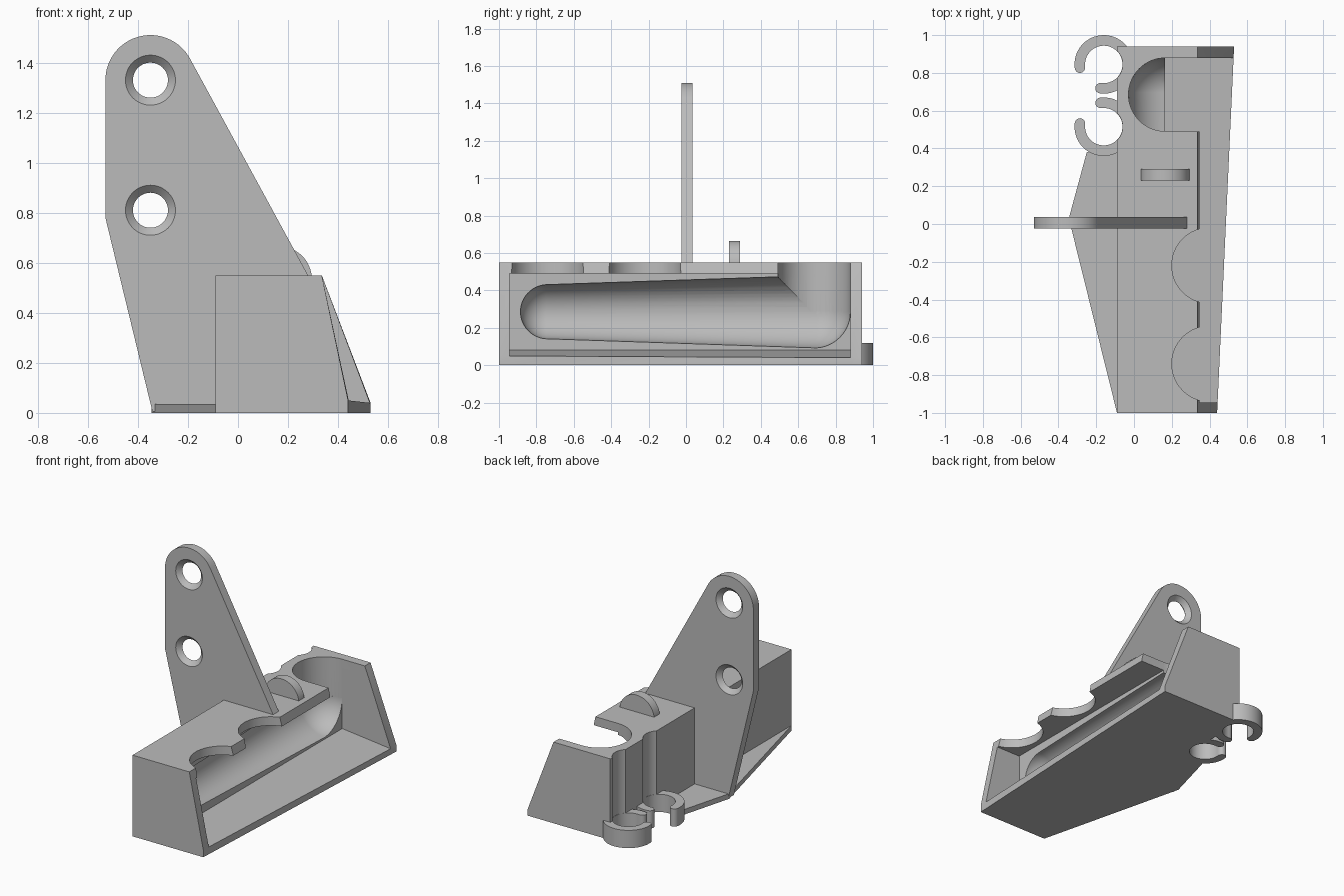
import bpy
import bmesh
from math import sin, cos, radians
from mathutils import Matrix

if "Cube" in bpy.data.objects:
    bpy.data.objects.remove(bpy.data.objects["Cube"], do_unlink=True)

grey = bpy.data.materials.new("plain grey")
grey.use_nodes = True
grey.diffuse_color = (0.5, 0.5, 0.5, 1)
grey.node_tree.nodes["Principled BSDF"].inputs["Base Color"].default_value = (0.5, 0.5, 0.5, 1)


def finish(name, bm):
    bmesh.ops.recalc_face_normals(bm, faces=bm.faces)
    mesh = bpy.data.meshes.new(name)
    bm.to_mesh(mesh)
    bm.free()
    mesh.materials.append(grey)
    obj = bpy.data.objects.new(name, mesh)
    bpy.context.scene.collection.objects.link(obj)
    return obj


def prism(name, points, axis, low, high):
    """Extrude a 2D outline along z (points are x, y) or y (points are x, z)."""
    bm = bmesh.new()

    def place(p, h):
        return (p[0], p[1], h) if axis == "z" else (p[0], h, p[1])
    a = [bm.verts.new(place(p, low)) for p in points]
    b = [bm.verts.new(place(p, high)) for p in points]
    bm.faces.new(a)
    bm.faces.new(b)
    for i in range(len(a)):
        j = (i + 1) % len(a)
        bm.faces.new((a[i], a[j], b[j], b[i]))
    return finish(name, bm)


def arc(cx, cy, r, start, end, steps):
    angles = [radians(start + (end - start) * i / steps) for i in range(steps + 1)]
    return [(cx + r * cos(t), cy + r * sin(t)) for t in angles]


def circle(cx, cy, r, steps=64):
    return arc(cx, cy, r, 0, 360, steps)[:-1]


def box(name, x0, x1, y0, y1, z0, z1):
    return prism(name, [(x0, y0), (x1, y0), (x1, y1), (x0, y1)], "z", z0, z1)


def carve(obj, cutters):
    """Subtract every cutter, keep the result and drop the cutters."""
    for c in cutters:
        c.hide_render = True
        m = obj.modifiers.new("cut", "BOOLEAN")
        m.operation = "DIFFERENCE"
        m.solver = "EXACT"
        m.object = c
    bpy.context.view_layer.update()
    graph = bpy.context.evaluated_depsgraph_get()
    mesh = bpy.data.meshes.new_from_object(obj.evaluated_get(graph))
    obj.modifiers.clear()
    obj.data = mesh
    for c in cutters:
        bpy.data.objects.remove(c, do_unlink=True)


# Holder body: sections lofted along y, the sloped front flares to the back
BACK, TOP, LIP = -0.09, 0.55, 0.335
FRONT_Y, REAR_Y = -1.0, 0.94
AXIS_X, POCKET_Y, POCKET_R = 0.165, 0.685, 0.195


def floor_z(x):
    return 0.08 - 0.11 * (x - AXIS_X)


bm = bmesh.new()
rings = []
for y in (FRONT_Y, -0.945, 0.88, REAR_Y):
    x = 0.44 + 0.09 * (y - FRONT_Y) / (REAR_Y - FRONT_Y)
    outline = [(BACK, 0), (x, 0), (x, floor_z(x)), (LIP, TOP), (BACK, TOP)]
    rings.append([bm.verts.new((px, y, pz)) for px, pz in outline])
for a, b in zip(rings, rings[1:]):
    for i in range(5):
        j = (i + 1) % 5
        bm.faces.new((a[i], a[j], b[j], b[i]))
bm.faces.new(rings[0])
bm.faces.new(rings[-1])
bmesh.ops.triangulate(bm, faces=bm.faces[:])
body = finish("holder_body", bm)

# Cavity with a gently sloping floor
cavity = prism("cavity_cutter", [(AXIS_X, floor_z(AXIS_X)), (0.8, floor_z(0.8)),
                                 (0.8, 0.49), (AXIS_X, 0.49)], "y", -0.945, 0.88)

# Tapered handle recess with round ends
bm = bmesh.new()
bmesh.ops.create_uvsphere(bm, u_segments=48, v_segments=25, radius=1,
                          matrix=Matrix.Rotation(radians(90), 4, "X"))
for v in bm.verts:
    r, shift = (0.145, -0.74) if v.co.y < 0 else (POCKET_R - 0.001, POCKET_Y)
    v.co = (AXIS_X + v.co.x * r, shift + v.co.y * r, 0.286 + v.co.z * r)
recess = finish("recess_cutter", bm)

# Upright pocket, its front slot, and the two scallops in the top
pocket = prism("pocket_cutter", circle(AXIS_X, POCKET_Y, POCKET_R - 0.001), "z", 0.286, 0.8)
slot = box("slot_cutter", AXIS_X, 0.9, 0.491, 0.879, 0.3, 0.8)
scallops = [prism("scallop_cutter", circle(0.4, y, 0.2), "z", 0.4, 0.8) for y in (-0.22, -0.74)]

# Grooves in the back wall behind the clips
CLIP_X, CLIP_YS, CLIP_R = -0.16, (0.515, 0.845), 0.1
grooves = [prism("groove_cutter", circle(CLIP_X, y, CLIP_R), "z", -0.1, 0.8) for y in CLIP_YS]
carve(body, [cavity, recess, pocket, slot] + scallops + grooves)

# Open spring clips with rounded ends, mirrored about the gap between them
OUTER = 0.155
mid, half = (CLIP_R + OUTER) / 2, (OUTER - CLIP_R) / 2
START, END = -188, 98
for name, y, s in (("front_clip", CLIP_YS[0], 1), ("rear_clip", CLIP_YS[1], -1)):
    pts = arc(0, 0, OUTER, START, END, 48)
    tip = radians(END)
    pts += arc(mid * cos(tip), mid * sin(tip), half, END, END + 180, 8)[1:-1]
    pts += arc(0, 0, CLIP_R - 0.001, END, START, 48)
    tip = radians(START)
    pts += arc(mid * cos(tip), mid * sin(tip), half, START + 180, START + 360, 8)[1:-1]
    prism(name, [(CLIP_X + px, y + s * py) for px, py in pts], "z", 0, 0.12)

# Bottom flange behind the body
prism("base_flange", [(BACK, FRONT_Y), (BACK, 0.38), (-0.25, 0.38), (-0.345, 0.03)],
      "z", 0, 0.035)

# Mounting fin with two holes countersunk from both sides
HOLE_X, HOLE_ZS = -0.35, (0.81, 1.33)
FIN_Y, FIN_HALF = 0.006, 0.03
fin = prism("mounting_fin",
            arc(HOLE_X, HOLE_ZS[1], 0.18, 28.7, 180, 32)
            + [(-0.53, 0.78), (-0.342, 0.005), (-0.05, 0.005), (-0.05, 0.52),
               (0.28, 0.52), (0.28, 0.55)],
            "y", FIN_Y - FIN_HALF, FIN_Y + FIN_HALF)
cutters = []
for z in HOLE_ZS:
    bm = bmesh.new()
    loops = []
    for y, r in ((-0.04, 0.11), (0, 0.07), (0.04, 0.11)):
        loops.append([bm.verts.new((px, FIN_Y + y, pz)) for px, pz in circle(HOLE_X, z, r, 48)])
    for a, b in zip(loops, loops[1:]):
        for i in range(48):
            j = (i + 1) % 48
            bm.faces.new((a[i], a[j], b[j], b[i]))
    bm.faces.new(loops[0])
    bm.faces.new(loops[-1])
    cutters.append(finish("hole_cutter", bm))
carve(fin, cutters)

# Half-disc tab on top
prism("top_tab", arc(AXIS_X, 0.535, 0.13, 0, 180, 32), "y", 0.23, 0.29)

# Smooth the round surfaces, keep hard edges
for obj in bpy.context.scene.objects:
    if obj.type == "MESH" and obj.data.materials and obj.data.materials[0] == grey:
        bpy.ops.object.select_all(action="DESELECT")
        obj.select_set(True)
        bpy.context.view_layer.objects.active = obj
        bpy.ops.object.shade_smooth_by_angle(angle=radians(25))
